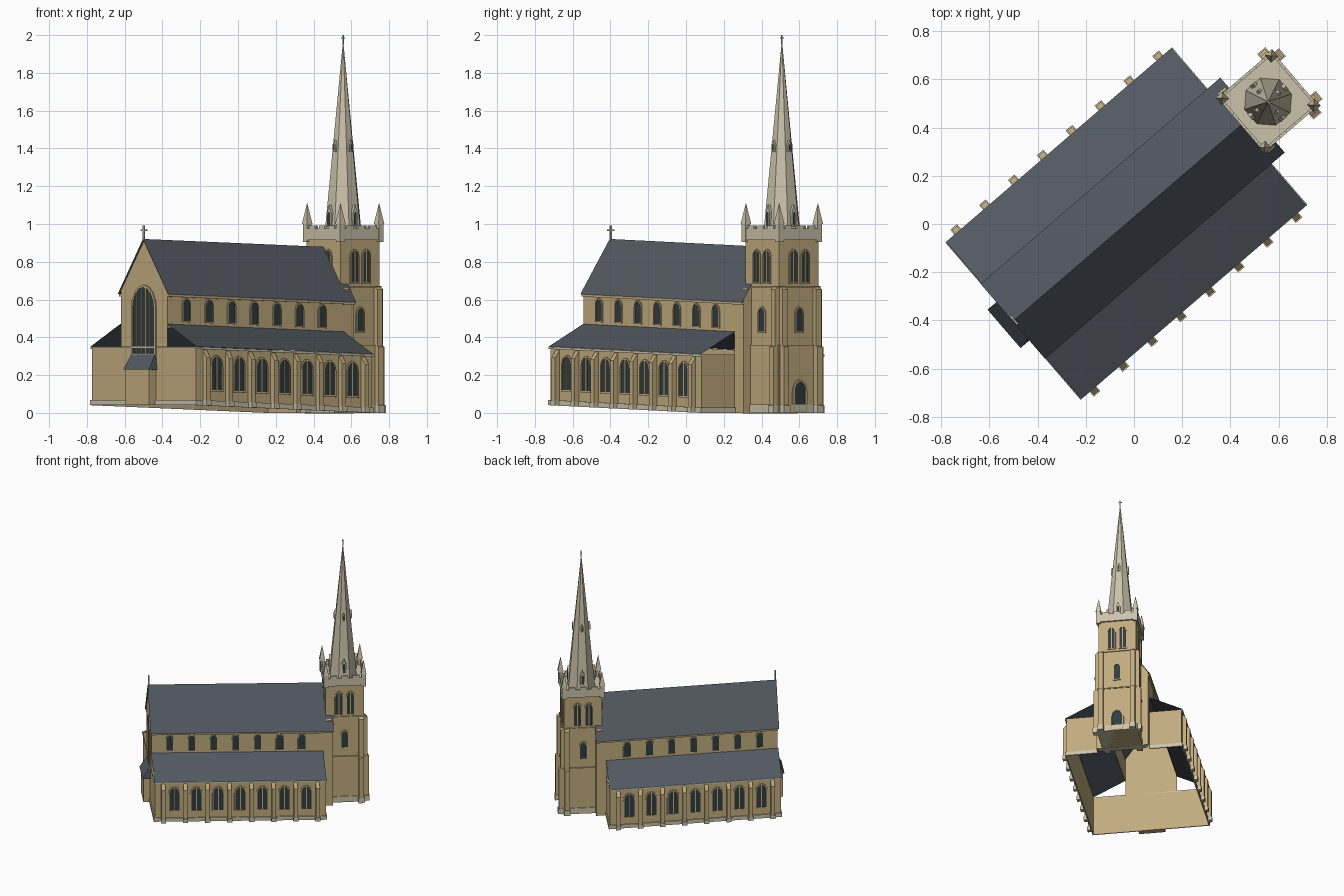
import bpy, bmesh, math

if "Cube" in bpy.data.objects:
    bpy.data.objects.remove(bpy.data.objects["Cube"])

A = math.radians(40.7)
C, S = math.cos(A), math.sin(A)
V0 = 0.022          # offset of the church axis
TU = 0.753          # tower centre along the axis
SLOPE = 0.033       # the nave body climbs gently away from the tower
parts = {}


def material(name, col):
    m = bpy.data.materials.new(name)
    m.diffuse_color = (*col, 1)
    m.use_nodes = True
    m.node_tree.nodes["Principled BSDF"].inputs["Base Color"].default_value = m.diffuse_color
    return m


STONE = material("sandstone", (0.53, 0.41, 0.21))
PALE = material("pale_stone", (0.60, 0.54, 0.40))
SLATE = material("slate", (0.085, 0.10, 0.12))
GLASS = material("dark_glass", (0.03, 0.045, 0.05))


def add(name, mat, verts, faces, tilt=True):
    """Collect geometry given as (along, across, height) into a named part."""
    bm = parts.setdefault(name, (bmesh.new(), mat))[0]
    vs = []
    for u, v, z in verts:
        if tilt:
            z += SLOPE * (0.59 - u)
        v += V0
        vs.append(bm.verts.new((u * C - v * S, u * S + v * C, z)))
    for f in faces:
        bm.faces.new([vs[i] for i in f])


BOXF = [(0, 1, 3, 2), (4, 6, 7, 5), (0, 4, 5, 1), (2, 3, 7, 6), (0, 2, 6, 4), (1, 5, 7, 3)]


def box(name, mat, u, v, z, tilt=True):
    add(name, mat, [(a, b, c) for a in u for b in v for c in z], BOXF, tilt)


def sheet(name, mat, pts, tilt=True):
    add(name, mat, pts, [tuple(range(len(pts)))], tilt)


def prism(name, mat, rings, tilt=True):
    """Join two matching outlines into a solid."""
    n = len(rings[0])
    faces = [(i, (i + 1) % n, n + (i + 1) % n, n + i) for i in range(n)]
    faces += [tuple(range(n))[::-1], tuple(range(n, 2 * n))]
    add(name, mat, rings[0] + rings[1], faces, tilt)


def face_frame(o, n):
    """Map (sideways, outward, height) on a wall with origin o and normal n."""
    return lambda a, d, z: (o[0] + n[0] * d - n[1] * a, o[1] + n[1] * d + n[0] * a, z)


def arch(w, z0, z1):
    h = min(w * 1.3, z1 - z0)
    top = [(w * math.cos(t), z1 - h + h * math.sin(t)) for t in [i * math.pi / 8 for i in range(9)]]
    return [(-w, z0), (w, z0)] + top


def window(name, o, n, w, z0, z1, bars=0, tilt=True, rim=0.008):
    f = face_frame(o, n)
    inner, outer = arch(w, z0, z1), arch(w + rim, z0 - rim, z1 + rim)
    sheet(name + "_glass", GLASS, [f(a, 0.003, z) for a, z in inner], tilt)
    k = len(inner)
    loops = [[f(a, d, z) for a, z in l] for l, d in ((inner, 0.002), (inner, 0.007), (outer, 0.007), (outer, 0))]
    add(name + "_surround", STONE, sum(loops, []),
        [(r * k + i, r * k + (i + 1) % k, (r + 1) * k + (i + 1) % k, (r + 1) * k + i)
         for r in range(3) for i in range(k)], tilt)
    for b in range(bars):
        a = -w + 2 * w * (b + 1) / (bars + 1)
        top = z1 - 1.3 * w * (1 - math.sqrt(max(0, 1 - (a / w) ** 2)))
        q = 0.003
        prism(name + "_mullions", STONE, [[f(a + x, d, z) for x, z in ((-q, z0), (q, z0), (q, top), (-q, top))]
                                          for d in (0.002, 0.006)], tilt)


E, W = -0.636, 0.59       # ends of the aisles
AV, AZ, NV = 0.422, 0.31, 0.19

# East gable wall, open above the aisle ends
sheet("east_wall", STONE, [(E, -AV, 0), (E, AV, 0), (E, AV, AZ), (E, NV, AZ), (E, NV, 0.605),
                           (E, 0, 0.872), (E, -NV, 0.605), (E, -NV, AZ), (E, -AV, AZ)])
# West nave end beside the tower
sheet("nave_west_wall", STONE, [(0.664, -NV, 0), (0.664, NV, 0), (0.664, NV, 0.605),
                                (0.664, 0, 0.872), (0.664, -NV, 0.605)])
for s in (-1, 1):
    # Aisle and clerestory walls
    sheet("aisle_wall", STONE, [(E, s * AV, 0), (W, s * AV, 0), (W, s * AV, AZ), (E, s * AV, AZ)])
    sheet("aisle_west_wall", STONE, [(W, s * NV, 0), (W, s * AV, 0), (W, s * AV, AZ), (W, s * NV, AZ)])
    sheet("clerestory", STONE, [(E, s * NV, 0.42), (0.664, s * NV, 0.42), (0.664, s * NV, 0.605), (E, s * NV, 0.605)])
    sheet("nave_end_side", STONE, [(W, s * NV, 0), (0.664, s * NV, 0), (0.664, s * NV, 0.42), (W, s * NV, 0.42)])
    # Roofs
    sheet("aisle_roof", SLATE, [(E - 0.004, s * 0.43, 0.311), (W + 0.004, s * 0.43, 0.311),
                                (W + 0.004, s * NV, 0.43), (E - 0.004, s * NV, 0.43)])
    sheet("nave_roof", SLATE, [(E - 0.009, s * 0.205, 0.588), (0.668, s * 0.205, 0.588),
                               (0.668, 0, 0.88), (E - 0.009, 0, 0.88)])
    # Eaves and plinths
    side = lambda a, b: sorted((s * a, s * b))
    box("aisle_eaves", PALE, (E - 0.006, W + 0.006), side(AV, 0.431), (0.298, 0.31))
    box("nave_eaves", STONE, (E, 0.664), side(NV, 0.203), (0.575, 0.588))
    box("plinth", PALE, (E - 0.008, W + 0.008), side(AV, 0.43), (0, 0.028))
    box("plinth", PALE, (W, W + 0.008), side(NV, AV), (0, 0.028))
    # Sloped-top buttresses
    for i in range(8):
        u = -0.023 + 0.158 * (i - 3.5)
        prof = [(AV, 0), (0.452, 0), (0.452, 0.255), (AV, 0.295)]
        prism("aisle_buttresses", STONE, [[(u + d, s * v, z) for v, z in prof] for d in (-0.014, 0.014)])
        box("buttress_plinths", PALE, (u - 0.018, u + 0.018), side(AV, 0.457), (0, 0.028))
    # Side windows
    for i in range(7):
        u = -0.023 + 0.158 * (i - 3)
        window("aisle_window", (u, s * AV), (0, s), 0.036, 0.085, 0.262, 1)
        window("clerestory_window", (u - 0.01, s * NV), (0, s), 0.024, 0.45, 0.565, 0, rim=0.006)
box("plinth", PALE, (E - 0.008, E), (-AV, AV), (0, 0.028))
box("east_string_course", PALE, (E - 0.006, E), (-AV - 0.006, AV + 0.006), (0.303, 0.311))

# East window, lean-to and gable cross
window("east_window", (E, 0), (-1, 0), 0.088, 0.27, 0.625, 4, rim=0.013)
box("lean_to", STONE, (-0.685, E), (-0.095, 0.095), (0, 0.20))
add("lean_to_roof", SLATE, [(-0.693, -0.105, 0.187), (-0.693, 0.105, 0.187), (E, 0.105, 0.187), (E, -0.105, 0.187),
                            (E, 0.095, 0.28), (E, -0.095, 0.28)],
    [(0, 1, 4, 5), (1, 2, 4), (3, 0, 5), (0, 3, 2, 1)])
box("gable_cross", PALE, (-0.642, -0.634), (-0.005, 0.005), (0.87, 0.952))
box("gable_cross", PALE, (-0.642, -0.634), (-0.023, 0.023), (0.922, 0.931))


# Tower stages
def tbox(name, mat, h, z):
    box(name, mat, (TU - h, TU + h), (-h, h), z, False)


tbox("tower_plinth", PALE, 0.148, (0, 0.045))
tbox("tower_lower", STONE, 0.142, (0, 0.36))
tbox("tower_upper", STONE, 0.137, (0.36, 0.92))
tbox("tower_string_course", STONE, 0.147, (0.352, 0.36))
tbox("tower_string_course", STONE, 0.144, (0.662, 0.672))
tbox("parapet_base", PALE, 0.149, (0.915, 0.95))

DIRS = [(1, 0), (0, 1), (-1, 0), (0, -1)]
for n in DIRS:
    f = face_frame((TU, 0), n)
    # Stepped angle buttresses
    for a in (-0.117, 0.117):
        for d, z0, z1 in ((0.174, 0, 0.36), (0.163, 0.34, 0.665)):
            prof = [(0.13, z0), (d, z0), (d, z1 - 0.012), (0.13, z1 + 0.012)]
            prism("tower_buttresses", STONE, [[f(a + e, x, z) for x, z in prof] for e in (-0.018, 0.018)], False)
        prof = [(0.13, 0), (0.179, 0), (0.179, 0.04), (0.13, 0.045)]
        prism("tower_plinth", PALE, [[f(a + e, x, z) for x, z in prof] for e in (-0.022, 0.022)], False)
    # Belfry lancets and middle window
    o = (TU + n[0] * 0.137, n[1] * 0.137)
    for a in (-0.041, 0.041):
        p = face_frame(o, n)(a, 0, 0)
        window("belfry_window", p[:2], n, 0.024, 0.69, 0.86, 1, False, 0.007)
    if n != (-1, 0):
        window("tower_window", o, n, 0.022, 0.43, 0.555, 0, False)
    # Battlements
    def slab(a0, a1, z0, z1):
        prism("battlements", PALE, [[f(a, d, z) for a, d in ((a0, 0.137), (a1, 0.137), (a1, 0.149), (a0, 0.149))]
                                    for z in (z0, z1)], False)
    slab(-0.149, 0.149, 0.95, 0.975)
    for k in (-0.08, 0, 0.08):
        slab(k - 0.024, k + 0.024, 0.975, 0.993)
    # Spire dormers
    for r0, r1, w, z0, z1, z2 in ((0.05, 0.099, 0.016, 0.985, 1.06, 1.10), (0.025, 0.064, 0.011, 1.38, 1.42, 1.445)):
        prof = [(-w, z0), (w, z0), (w, z1), (0, z2), (-w, z1)]
        prism("spire_dormers", PALE, [[f(a, r, z) for a, z in prof] for r in (r0, r1)], False)
        sheet("dormer_opening", GLASS, [f(a, r1 + 0.001, z)
                                        for a, z in arch(w * 0.55, z0 + 0.008, z1 + 0.004)], False)

# West door
window("west_door", (TU + 0.142, 0), (1, 0), 0.038, 0.012, 0.165, 0, False, 0.012)

# Corner pinnacles
for su in (-1, 1):
    for sv in (-1, 1):
        u, v = TU + su * 0.135, sv * 0.135
        h = 0.016
        box("pinnacles", PALE, (u - h, u + h), (v - h, v + h), (0.905, 1.005), False)
        h = 0.02
        add("pinnacles", PALE, [(u - h, v - h, 1.0), (u + h, v - h, 1.0), (u + h, v + h, 1.0), (u - h, v + h, 1.0),
                                (u, v, 1.112)], [(0, 1, 4), (1, 2, 4), (2, 3, 4), (3, 0, 4), (3, 2, 1, 0)], False)

# Octagonal spire with finial cross
ring = [(TU + 0.103 * math.cos(math.pi * (i + 0.5) / 4), 0.103 * math.sin(math.pi * (i + 0.5) / 4), 0.95)
        for i in range(8)]
add("spire", PALE, ring + [(TU, 0, 1.975)], [(i, (i + 1) % 8, 8) for i in range(8)], False)
box("spire_cross", PALE, (TU - 0.003, TU + 0.003), (-0.003, 0.003), (1.95, 2.0), False)
box("spire_cross", PALE, (TU - 0.003, TU + 0.003), (-0.012, 0.012), (1.982, 1.988), False)

for name, (bm, mat) in parts.items():
    bmesh.ops.recalc_face_normals(bm, faces=bm.faces)
    me = bpy.data.meshes.new(name)
    bm.to_mesh(me)
    bm.free()
    me.materials.append(mat)
    bpy.context.collection.objects.link(bpy.data.objects.new(name, me))
